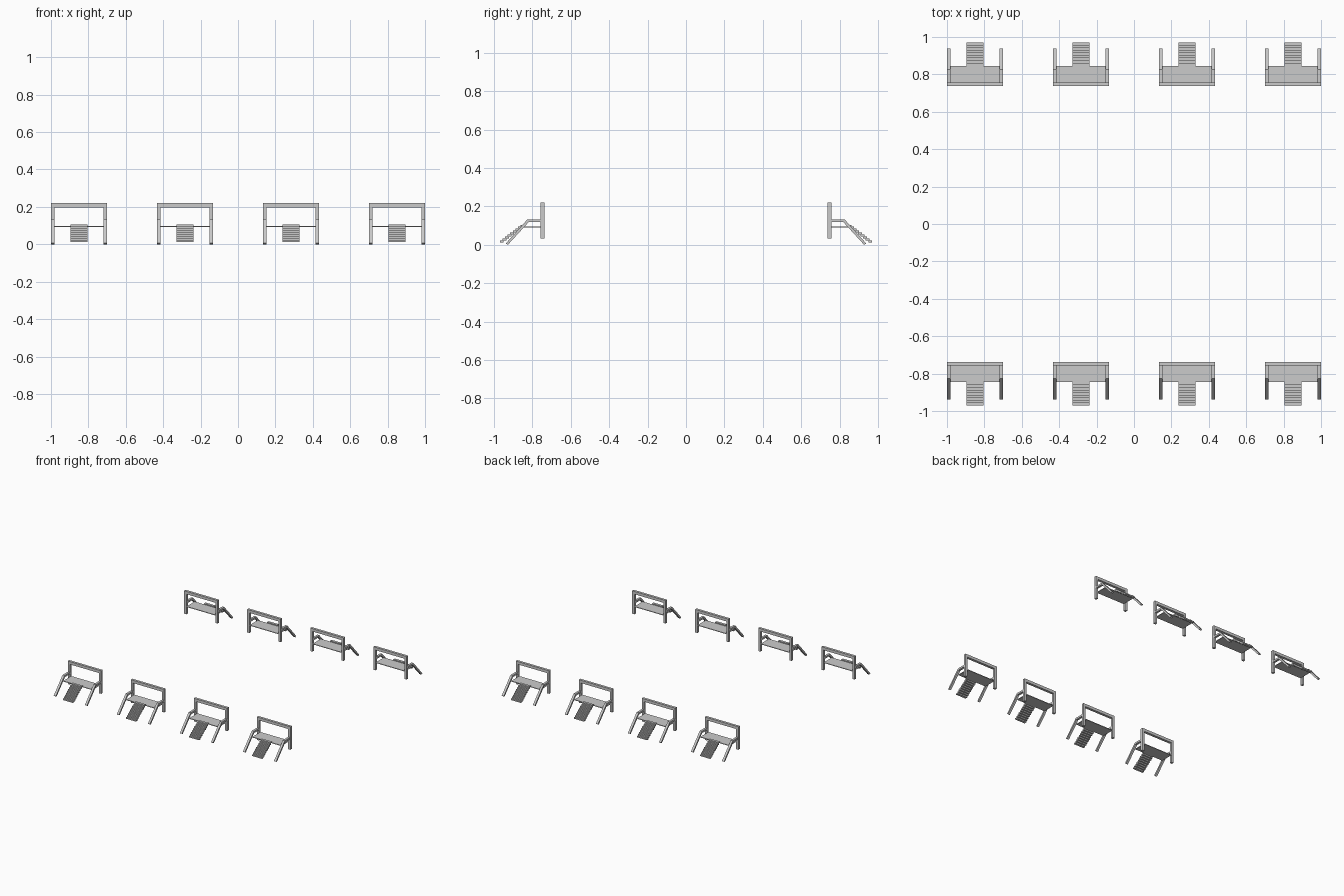
import bpy, bmesh

if "Cube" in bpy.data.objects:
    bpy.data.objects.remove(bpy.data.objects["Cube"])

def add_object(name, bm):
    bmesh.ops.recalc_face_normals(bm, faces=bm.faces)
    me = bpy.data.meshes.new(name)
    bm.to_mesh(me)
    bm.free()
    bpy.context.collection.objects.link(bpy.data.objects.new(name, me))

def prism(bm, profile, x0, x1, flip):
    # extrude a closed (y, z) profile along x; flip = -1 mirrors it to the front row
    vs = [bm.verts.new((x0, y * flip, z)) for y, z in profile]
    face = bm.faces.new(vs)
    ext = bmesh.ops.extrude_face_region(bm, geom=[face])
    moved = [g for g in ext["geom"] if isinstance(g, bmesh.types.BMVert)]
    bmesh.ops.translate(bm, verts=moved, vec=(x1 - x0, 0, 0))

def rect(y0, y1, z0, z1):
    return [(y0, z0), (y1, z0), (y1, z1), (y0, z1)]

HALF, BAR = 0.15, 0.02
ARM = [(0.757, 0.133), (0.826, 0.133), (0.939, 0.007), (0.928, 0.0),
       (0.820, 0.118), (0.757, 0.118)]
STEPS = 9

def build_unit(cx, flip):
    # portal frame: two posts and a top beam
    bm = bmesh.new()
    for x in (cx - HALF, cx + HALF - BAR):
        prism(bm, rect(0.737, 0.757, 0.033, 0.197), x, x + BAR, flip)
    prism(bm, rect(0.737, 0.757, 0.197, 0.22), cx - HALF, cx + HALF, flip)
    add_object("portal_frame", bm)

    # bent handrails sloping to the ground
    bm = bmesh.new()
    for x in (cx - HALF, cx + HALF - BAR):
        prism(bm, ARM, x + 0.001, x + BAR - 0.001, flip)
    add_object("handrails", bm)

    # thin landing
    bm = bmesh.new()
    prism(bm, rect(0.74, 0.844, 0.0915, 0.0965), cx - HALF + BAR, cx + HALF - BAR, flip)
    add_object("platform", bm)

    # stair treads
    bm = bmesh.new()
    for i in range(STEPS):
        y, z = 0.852 + i * 0.0135, 0.0995 - i * 0.0103
        prism(bm, rect(y - 0.01, y + 0.01, z - 0.005, z + 0.005),
              cx - 0.045, cx + 0.045, flip)
    add_object("stair_treads", bm)

for flip in (1, -1):
    for cx in (-0.85, -0.2833, 0.2833, 0.85):
        build_unit(cx, flip)
